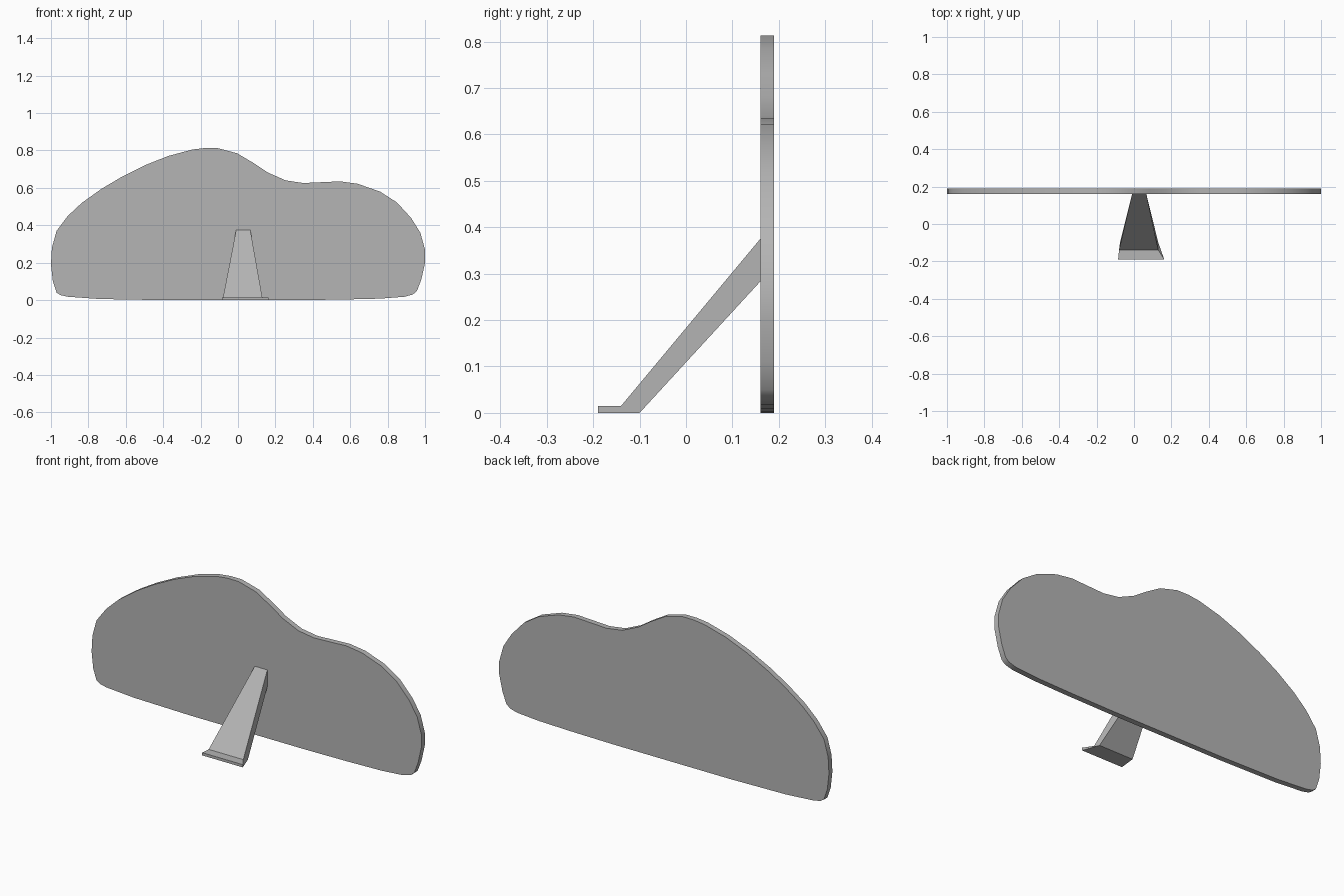
import bpy, bmesh
from math import radians

if "Cube" in bpy.data.objects:
    bpy.data.objects.remove(bpy.data.objects["Cube"])

# Mid-grey finish shared by both parts
grey = bpy.data.materials.new("grey")
grey.diffuse_color = (0.46, 0.46, 0.46, 1.0)
grey.use_nodes = True
grey.node_tree.nodes["Principled BSDF"].inputs["Base Color"].default_value = grey.diffuse_color


def make_object(name, bm):
    bmesh.ops.recalc_face_normals(bm, faces=bm.faces)
    mesh = bpy.data.meshes.new(name)
    bm.to_mesh(mesh)
    bm.free()
    mesh.materials.append(grey)
    obj = bpy.data.objects.new(name, mesh)
    bpy.context.collection.objects.link(obj)
    return obj


# Flat bush-shaped board: (x, z) outline extruded through its thickness
outline = [
    (-0.97, 0.04), (-0.99, 0.10), (-1.0, 0.19), (-0.995, 0.28), (-0.97, 0.37),
    (-0.91, 0.45), (-0.835, 0.52), (-0.73, 0.595), (-0.62, 0.66), (-0.50, 0.72),
    (-0.375, 0.77), (-0.245, 0.805), (-0.18, 0.813), (-0.11, 0.813),
    (-0.005, 0.785), (0.085, 0.732), (0.16, 0.682), (0.255, 0.64),
    (0.35, 0.626), (0.545, 0.635), (0.64, 0.622), (0.76, 0.58), (0.85, 0.522),
    (0.925, 0.44), (0.975, 0.36), (1.0, 0.27), (1.0, 0.20), (0.98, 0.11),
    (0.957, 0.05), (0.935, 0.03), (0.89, 0.018), (0.76, 0.008), (0.55, 0.003),
    (0.3, 0.0), (-0.4, 0.0), (-0.74, 0.006), (-0.91, 0.018), (-0.95, 0.027),
]
bm = bmesh.new()
face = bm.faces.new([bm.verts.new((x, 0.16, z)) for x, z in outline])
extruded = bmesh.ops.extrude_face_region(bm, geom=[face], use_keep_orig=True)
for v in extruded["geom"]:
    if isinstance(v, bmesh.types.BMVert):
        v.co.y = 0.19
board = make_object("board", bm)

# Smooth rim with crisp front and back edges
bpy.context.view_layer.objects.active = board
board.select_set(True)
bpy.ops.object.shade_smooth_by_angle(angle=radians(50))

# Sloping prop with a flat foot: four-cornered sections from foot to board
# each section: upper (y, z, x_left, x_right), lower (y, z, x_left, x_right)
sections = [
    ((-0.19, 0.015, -0.085, 0.162), (-0.19, 0.0, -0.085, 0.162)),
    ((-0.14, 0.015, -0.08, 0.13), (-0.10, 0.0, -0.075, 0.13)),
    ((0.16, 0.375, -0.01, 0.066), (0.16, 0.283, -0.01, 0.066)),
]
bm = bmesh.new()
rings = []
for (yu, zu, lu, ru), (yl, zl, ll, rl) in sections:
    corners = [(lu, yu, zu), (ru, yu, zu), (rl, yl, zl), (ll, yl, zl)]
    rings.append([bm.verts.new(c) for c in corners])
for a, b in zip(rings, rings[1:]):
    for i in range(4):
        j = (i + 1) % 4
        bm.faces.new((a[i], a[j], b[j], b[i]))
bm.faces.new(rings[0])
bm.faces.new(rings[-1])
make_object("support_prop", bm)
